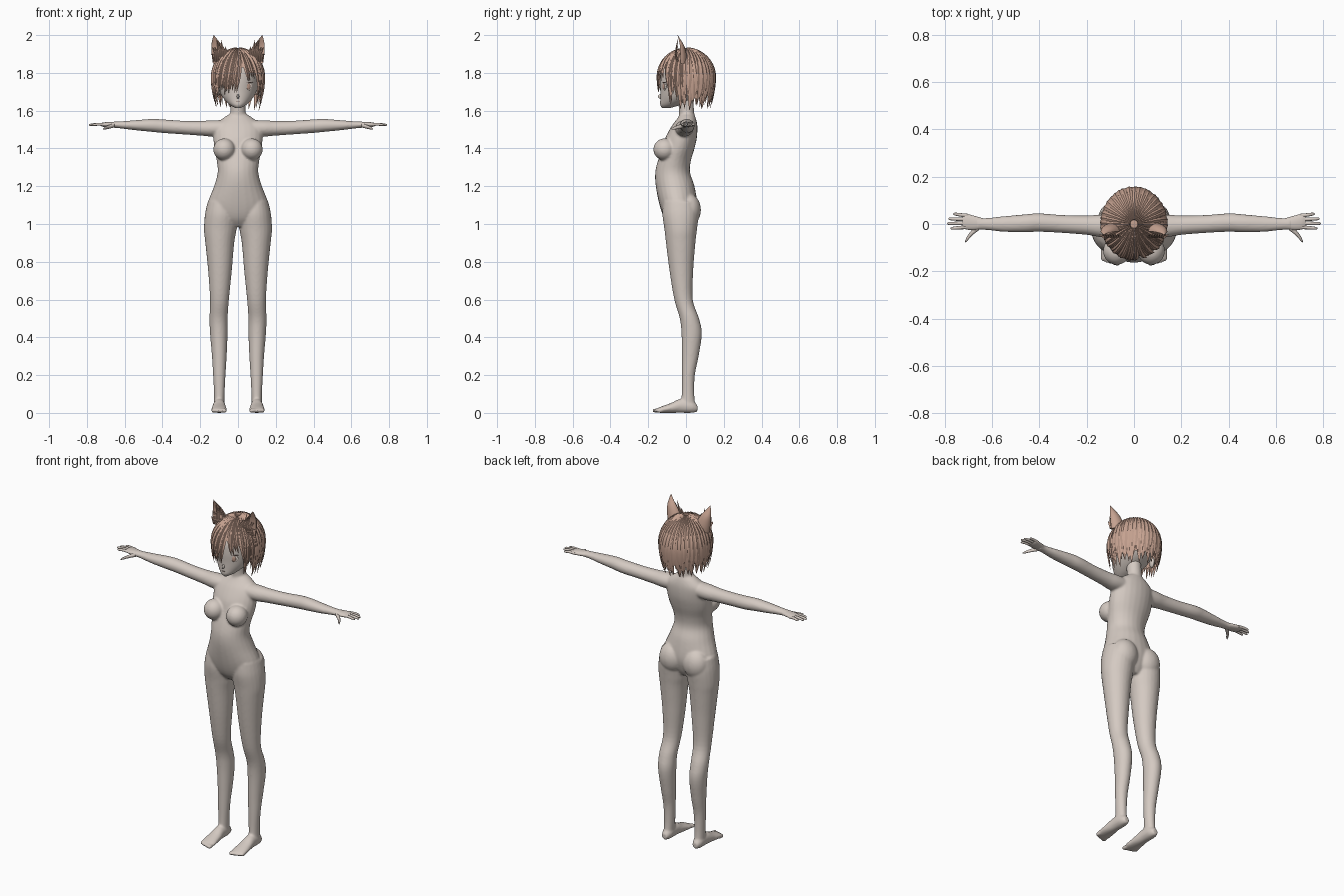
import bpy, bmesh, math, random
from mathutils import Vector, Matrix

random.seed(4)
cube = bpy.data.objects.get("Cube")
if cube:
    bpy.data.objects.remove(cube, do_unlink=True)


def material(name, rgb):
    m = bpy.data.materials.new(name)
    m.use_nodes = True
    m.diffuse_color = (*rgb, 1)
    m.node_tree.nodes["Principled BSDF"].inputs["Base Color"].default_value = (*rgb, 1)
    return m


SKIN = material("skin", (0.66, 0.59, 0.54))
HAIR = material("hair", (0.56, 0.36, 0.28))
EYE = material("eye_pale", (0.75, 0.66, 0.6))
IRIS = material("iris", (0.5, 0.32, 0.25))
LINE = material("face_line", (0.2, 0.13, 0.11))


def finish(bm, name, mat, angle=60):
    bmesh.ops.recalc_face_normals(bm, faces=bm.faces)
    mesh = bpy.data.meshes.new(name)
    bm.to_mesh(mesh)
    bm.free()
    mesh.materials.append(mat)
    obj = bpy.data.objects.new(name, mesh)
    bpy.context.collection.objects.link(obj)
    bpy.ops.object.select_all(action='DESELECT')
    obj.select_set(True)
    bpy.context.view_layer.objects.active = obj
    bpy.ops.object.shade_smooth_by_angle(angle=math.radians(angle))
    return obj


def skin_rings(bm, rings):
    """Bridge a list of point rings into a closed tube."""
    vs = [[bm.verts.new(p) for p in ring] for ring in rings]
    n = len(vs[0])
    for a, b in zip(vs, vs[1:]):
        for i in range(n):
            bm.faces.new((a[i], a[(i + 1) % n], b[(i + 1) % n], b[i]))
    bm.faces.new(vs[0])
    bm.faces.new(vs[-1])


def spline(rows, steps):
    """Smoothly interpolate rows of numbers."""
    out = []
    for i in range(len(rows) - 1):
        p = [Vector(rows[min(max(i + k, 0), len(rows) - 1)]) for k in (-1, 0, 1, 2)]
        for s in range(steps):
            t = s / steps
            out.append(p[1] + (p[2] - p[0]) * t / 2
                       + (p[0] * 2 - p[1] * 5 + p[2] * 4 - p[3]) * t * t / 2
                       + (p[1] * 3 - p[0] - p[2] * 3 + p[3]) * t ** 3 / 2)
    return out + [Vector(rows[-1])]


def loft(bm, rows, axis=2, side=1, sides=24, steps=5, dent=1.0):
    """Rows: position on axis, two centres, two radii."""
    rings = []
    for t, a, b, ra, rb in spline([Vector(r) for r in rows], steps):
        ring = []
        for k in range(sides):
            u = math.tau * k / sides
            cb = math.sin(u) * max(rb, 0.001)
            p = [a + math.cos(u) * max(ra, 0.001), b + (cb * dent if cb < 0 else cb)]
            p.insert(axis, t)
            ring.append((p[0] * side, p[1], p[2]))
        rings.append(ring)
    skin_rings(bm, rings)


def spans(rows):
    """Turn minimum and maximum limits into centres and radii."""
    return [(t, (a + b) / 2, (c + d) / 2, (b - a) / 2, (d - c) / 2) for t, a, b, c, d in rows]


def ball(bm, centre, radii, side=1, turn=0):
    m = (Matrix.Translation((centre[0] * side, centre[1], centre[2]))
         @ Matrix.Rotation(turn * side, 4, 'Z') @ Matrix.Diagonal((*radii, 1)))
    bmesh.ops.create_uvsphere(bm, u_segments=24, v_segments=16, radius=1, matrix=m)


# Body: trunk, neck, limbs and feet blended into one skin
torso = [(0.985, 0.05, -0.08, 0.02), (1.03, 0.14, -0.115, 0.045), (1.1, 0.162, -0.14, 0.06),
         (1.2, 0.127, -0.16, 0.045), (1.27, 0.108, -0.163, 0.022), (1.33, 0.112, -0.15, 0.025),
         (1.4, 0.126, -0.125, 0.045), (1.46, 0.13, -0.108, 0.058), (1.52, 0.125, -0.075, 0.06),
         (1.56, 0.08, -0.045, 0.052), (1.585, 0.04, -0.03, 0.04)]
leg = [(1.12, 0.02, 0.16, -0.12, 0.055), (1.05, 0.004, 0.175, -0.125, 0.066),
       (0.97, 0.008, 0.18, -0.114, 0.058), (0.9, 0.02, 0.173, -0.106, 0.05),
       (0.75, 0.033, 0.158, -0.087, 0.038), (0.6, 0.048, 0.148, -0.062, 0.036),
       (0.5, 0.055, 0.151, -0.033, 0.069), (0.42, 0.055, 0.148, -0.024, 0.084),
       (0.3, 0.06, 0.138, -0.022, 0.067), (0.2, 0.066, 0.132, -0.022, 0.047),
       (0.1, 0.071, 0.127, -0.023, 0.044), (0.02, 0.073, 0.127, -0.03, 0.052)]
foot = [(0.06, 0.1, 0.024, 0.016, 0.018), (0.03, 0.1, 0.033, 0.029, 0.033),
        (-0.03, 0.1, 0.037, 0.032, 0.037), (-0.08, 0.1, 0.026, 0.038, 0.026),
        (-0.13, 0.1, 0.017, 0.042, 0.017), (-0.15, 0.1, 0.014, 0.038, 0.012)]
arm = [(0.07, -0.01, 1.508, 0.05, 0.042), (0.14, -0.008, 1.506, 0.048, 0.043),
       (0.2, -0.005, 1.507, 0.041, 0.039), (0.3, 0, 1.511, 0.038, 0.036),
       (0.4, 0.006, 1.518, 0.039, 0.036), (0.46, 0.003, 1.522, 0.038, 0.034),
       (0.55, 0, 1.523, 0.033, 0.026), (0.63, 0, 1.525, 0.025, 0.018),
       (0.67, 0.003, 1.526, 0.028, 0.016)]
body = bmesh.new()
loft(body, spans([(z, -w, w, f, b) for z, w, f, b in torso]))
loft(body, [(1.54, 0, 0.005, 0.048, 0.044), (1.6, 0, 0.003, 0.04, 0.04), (1.68, 0, -0.005, 0.04, 0.042)])
for s in (1, -1):
    loft(body, spans(leg), side=s)
    loft(body, foot, axis=1, side=s)
    loft(body, arm, axis=0, side=s)
    ball(body, (0.073, -0.113, 1.395), (0.058, 0.06, 0.058), s)
    ball(body, (0.077, 0.015, 1.075), (0.075, 0.064, 0.085), s)
    for i in range(5):
        ball(body, (0.069 + i * 0.016, -0.16 + i * 0.005, 0.012), (0.01 - i * 0.0006, 0.02, 0.012), s)
skin = finish(body, "body", SKIN)
rm = skin.modifiers.new("blend", 'REMESH')
rm.mode, rm.voxel_size, rm.use_smooth_shade = 'VOXEL', 0.006, True
sm = skin.modifiers.new("soften", 'SMOOTH')
sm.factor, sm.iterations = 0.5, 6

# Hands with fingers and thumb
for s, label in ((1, "left"), (-1, "right")):
    hand = bmesh.new()
    loft(hand, [(0.645, 0.002, 1.526, 0.024, 0.014), (0.68, 0.005, 1.526, 0.031, 0.014),
                (0.71, 0.01, 1.526, 0.033, 0.012), (0.725, 0.011, 1.526, 0.028, 0.008)], 0, s)
    for i, tip in enumerate((0.775, 0.79, 0.785, 0.765)):
        y0, y1 = -0.013 + i * 0.016, -0.018 + i * 0.02
        loft(hand, [(0.7, y0, 1.526, 0.008, 0.008), ((0.7 + tip) / 2, (y0 + y1) / 2, 1.528, 0.0075, 0.0075),
                    (tip - 0.008, y1, 1.525, 0.006, 0.006), (tip, y1, 1.524, 0.002, 0.002)], 0, s, 10, 3)
    loft(hand, [(0.655, -0.012, 1.522, 0.014, 0.011), (0.685, -0.037, 1.514, 0.012, 0.01),
                (0.705, -0.062, 1.507, 0.01, 0.007), (0.714, -0.075, 1.503, 0.003, 0.003)], 0, s, 12, 4)
    finish(hand, label + "_hand", SKIN)

# Head, nose and ears
skull = [(1.613, 0.012, -0.125, -0.09), (1.63, 0.042, -0.136, -0.03), (1.66, 0.073, -0.136, 0.03),
         (1.7, 0.097, -0.136, 0.085), (1.76, 0.11, -0.138, 0.12), (1.82, 0.11, -0.13, 0.13),
         (1.88, 0.085, -0.085, 0.1), (1.905, 0.04, -0.04, 0.05)]
head = bmesh.new()
loft(head, spans([(z, -w, w, f, b) for z, w, f, b in skull]), sides=36)
ball(head, (0, -0.136, 1.675), (0.007, 0.012, 0.012))
for s in (1, -1):
    ball(head, (0.108, 0.02, 1.71), (0.012, 0.022, 0.034), s, 0.35)
finish(head, "head", SKIN)

# Eyes, lash lines and mouth
for s, label in ((1, "left"), (-1, "right")):
    for part, mat, depth, z, rx, rz in (("eye", EYE, 0, 1.728, 0.024, 0.021),
                                        ("iris", IRIS, 0.003, 1.728, 0.012, 0.017),
                                        ("lash", LINE, 0.002, 1.75, 0.026, 0.003)):
        bm = bmesh.new()
        ball(bm, (0.054 + depth * 0.4, -0.115 - depth, z), (rx, 0.005, rz), s, 0.42)
        finish(bm, label + "_" + part, mat)
bm = bmesh.new()
ball(bm, (0, -0.134, 1.647), (0.012, 0.004, 0.0018))
finish(bm, "mouth", LINE)

# Hair: a close cap covered by pointed locks
CROWN, TALL = 1.77, 0.152
cap = bmesh.new()
ball(cap, (0, 0, CROWN), (0.13, 0.147, TALL))
bmesh.ops.delete(cap, geom=[f for f in cap.faces if f.calc_center_median().z < (
    1.82 if f.calc_center_median().y < -0.04 else 1.69)], context='FACES')
finish(cap, "hair_cap", HAIR)


def lock(bm, deg, z_end, width, lift=0.0, curl=0.0, start=0.12, thick=0.007):
    last = math.pi / 2 + (CROWN - z_end) / TALL
    rings = []
    for i in range(15):
        t = i / 14
        a = start + (last - start) * t
        drop = max(0, a - math.pi / 2)
        r = math.sin(min(a, math.pi / 2)) * (1 - 0.13 * drop ** 2)
        z = CROWN + (TALL + lift) * (math.cos(a) if drop == 0 else -drop * TALL / (TALL + lift))
        ang = math.radians(deg + curl * t * t)
        out = Vector((math.sin(ang), -math.cos(ang), 0))
        along = Vector((math.cos(ang), math.sin(ang), 0))
        c = Vector((out.x * (0.133 + lift) * r, out.y * (0.149 + lift) * r, z))
        w = width * (0.12 + 0.88 * math.sin(min(a, math.pi / 2))) * (1 - t ** 4) + 0.0005
        h = thick * (1 - t ** 3) + 0.0004
        n = (out * math.sin(min(a, 1.57)) + Vector((0, 0, max(0, math.cos(a))))).normalized()
        rings.append([c + along * w, c + n * h, c - along * w, c - n * h])
    skin_rings(bm, rings)


back, sides, fringe = bmesh.new(), bmesh.new(), bmesh.new()
for layer in range(3):
    for i in range(22):
        deg = 86 + i * 188 / 21 + layer * 4 - 4
        lock(back, deg, 1.605 + layer * 0.035 + random.uniform(-0.008, 0.03), 0.021,
             layer * 0.003, random.uniform(-7, 7))
for s in (1, -1):
    for i in range(12):
        lock(sides, s * (54 + i * 3.4), random.uniform(1.625, 1.69), 0.015, 0.002 * (i % 3), s * random.uniform(-6, 4))
for i in range(24):
    deg = -58 + i * 5
    low = 1.69 if deg < 8 else (1.765 if deg < 42 else 1.7)
    lock(fringe, deg, low + random.uniform(-0.012, 0.025), 0.013, 0.002 * (i % 3),
         -10 if deg < 8 else 12)
finish(back, "back_hair", HAIR, 25)
finish(sides, "side_hair", HAIR, 25)
finish(fringe, "fringe", HAIR, 25)

# Pointed animal ears, hollow at the front, with fur tufts
for s, label in ((1, "left"), (-1, "right")):
    ear = bmesh.new()
    loft(ear, [(1.85, 0.088, -0.03, 0.045, 0.035), (1.89, 0.094, -0.03, 0.044, 0.034),
               (1.94, 0.11, -0.032, 0.031, 0.024), (1.975, 0.122, -0.038, 0.014, 0.01),
               (2.0, 0.128, -0.045, 0.001, 0.001)], 2, s, 20, 4, dent=-0.3)
    for i in range(8):
        x0, top = 0.056 + i * 0.01, 1.94 + 0.04 * math.sin(i * 0.55) - 0.02 * (i % 2)
        loft(ear, [(1.86, x0, -0.045, 0.006, 0.006), (1.9, x0 + 0.002, -0.055, 0.008, 0.005),
                   (top, x0 + 0.012 + i * 0.001, -0.044, 0.001, 0.001)], 2, s, 4, 3)
    finish(ear, label + "_fur_ear", HAIR, 30)
